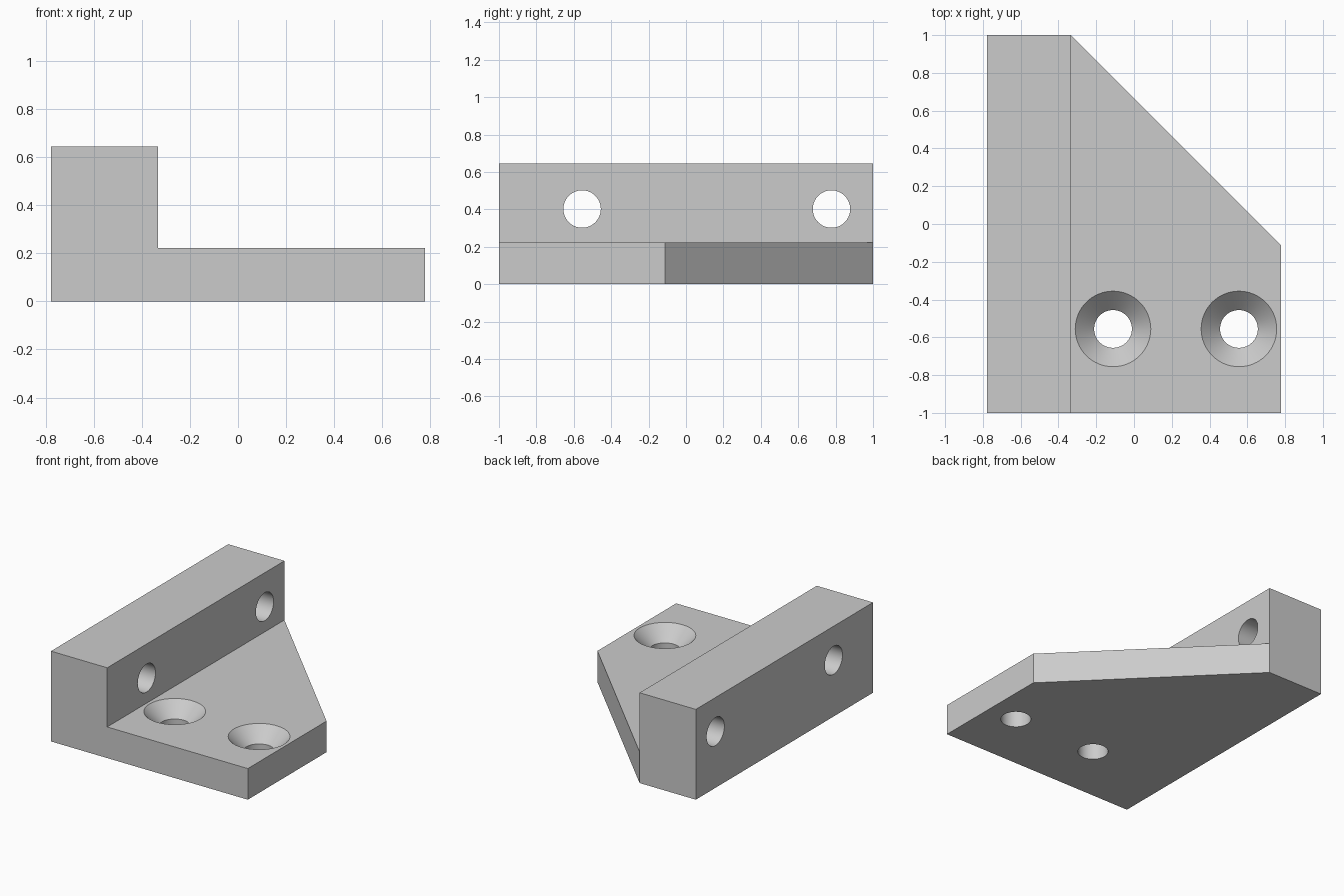
import bpy, bmesh, math
from mathutils import Matrix, Vector

if "Cube" in bpy.data.objects:
    bpy.data.objects.remove(bpy.data.objects["Cube"])

U = 1 / 9                                   # layout unit
LEFT, STEP, RIGHT = -7 * U, -3 * U, 7 * U   # outer wall face, step, plate edge
BASE_H, WALL_H = 2 * U, 0.645
HOLE_R, SINK_R, SINK_DEPTH = 0.10, 0.20, 0.10

# Single material
grey = bpy.data.materials.new("light_grey")
grey.use_nodes = True
colour = (0.6, 0.6, 0.6, 1)
grey.diffuse_color = colour
grey.node_tree.nodes["Principled BSDF"].inputs["Base Color"].default_value = colour


def to_object(bm, name):
    bmesh.ops.recalc_face_normals(bm, faces=bm.faces[:])
    mesh = bpy.data.meshes.new(name)
    bm.to_mesh(mesh)
    bm.free()
    mesh.materials.append(grey)
    obj = bpy.data.objects.new(name, mesh)
    bpy.context.collection.objects.link(obj)
    return obj


def raise_faces(bm, faces, height, keep):
    """Extrude faces straight up and return the new top faces."""
    geom = bmesh.ops.extrude_face_region(bm, geom=faces, use_keep_orig=keep)["geom"]
    verts = [g for g in geom if isinstance(g, bmesh.types.BMVert)]
    bmesh.ops.translate(bm, verts=verts, vec=(0, 0, height))
    return [g for g in geom if isinstance(g, bmesh.types.BMFace)]


def lathe_cutter(name, profile, matrix):
    """Revolve a (radius, height) profile into a closed cutter."""
    bm = bmesh.new()
    pts = [bm.verts.new((r, 0, z)) for r, z in profile]
    edges = [bm.edges.new(pair) for pair in zip(pts, pts[1:])]
    bmesh.ops.spin(bm, geom=pts + edges, cent=(0, 0, 0), axis=(0, 0, 1),
                   angle=math.tau, steps=64)
    bmesh.ops.remove_doubles(bm, verts=bm.verts[:], dist=1e-5)
    bm.transform(matrix)
    obj = to_object(bm, name)
    obj.hide_render = True
    return obj


# Bracket body: footprint in two areas, raised to plate height, then the wall raised
bm = bmesh.new()
seam_front, seam_back = bm.verts.new((STEP, -1, 0)), bm.verts.new((STEP, 1, 0))
wall = bm.faces.new([bm.verts.new((LEFT, -1, 0)), seam_front, seam_back,
                     bm.verts.new((LEFT, 1, 0))])
plate = bm.faces.new([seam_front, bm.verts.new((RIGHT, -1, 0)),
                      bm.verts.new((RIGHT, -U, 0)), seam_back])
tops = raise_faces(bm, [wall, plate], BASE_H, True)
wall_top = min(tops, key=lambda f: f.calc_center_median().x)
raise_faces(bm, [wall_top], WALL_H - BASE_H, False)
bmesh.ops.recalc_face_normals(bm, faces=bm.faces[:])
bmesh.ops.dissolve_limit(bm, angle_limit=math.radians(1),
                         verts=bm.verts[:], edges=bm.edges[:])
bracket = to_object(bm, "angle_bracket")

# Countersunk holes through the plate
sink = [(0, -0.1), (HOLE_R, -0.1), (HOLE_R, BASE_H - SINK_DEPTH),
        (SINK_R, BASE_H), (SINK_R, BASE_H + 0.05), (0, BASE_H + 0.05)]
cutters = [lathe_cutter("plate_hole_cutter", sink, Matrix.Translation((x, -5 * U, 0)))
           for x in (-U, 5 * U)]

# Plain holes through the wall
bore = [(0, -0.4), (HOLE_R, -0.4), (HOLE_R, 0.4), (0, 0.4)]
for y in (-5 * U, 7 * U):
    place = Matrix.Translation((-5 * U, y, 0.402)) @ Matrix.Rotation(math.pi / 2, 4, "Y")
    cutters.append(lathe_cutter("wall_hole_cutter", bore, place))

# Cut the holes
bpy.context.view_layer.objects.active = bracket
bracket.select_set(True)
for cutter in cutters:
    mod = bracket.modifiers.new("hole", "BOOLEAN")
    mod.operation, mod.solver, mod.object = "DIFFERENCE", "EXACT", cutter
    bpy.ops.object.modifier_apply(modifier=mod.name)
    bpy.data.objects.remove(cutter)

bpy.ops.object.shade_smooth_by_angle(angle=math.radians(30))
